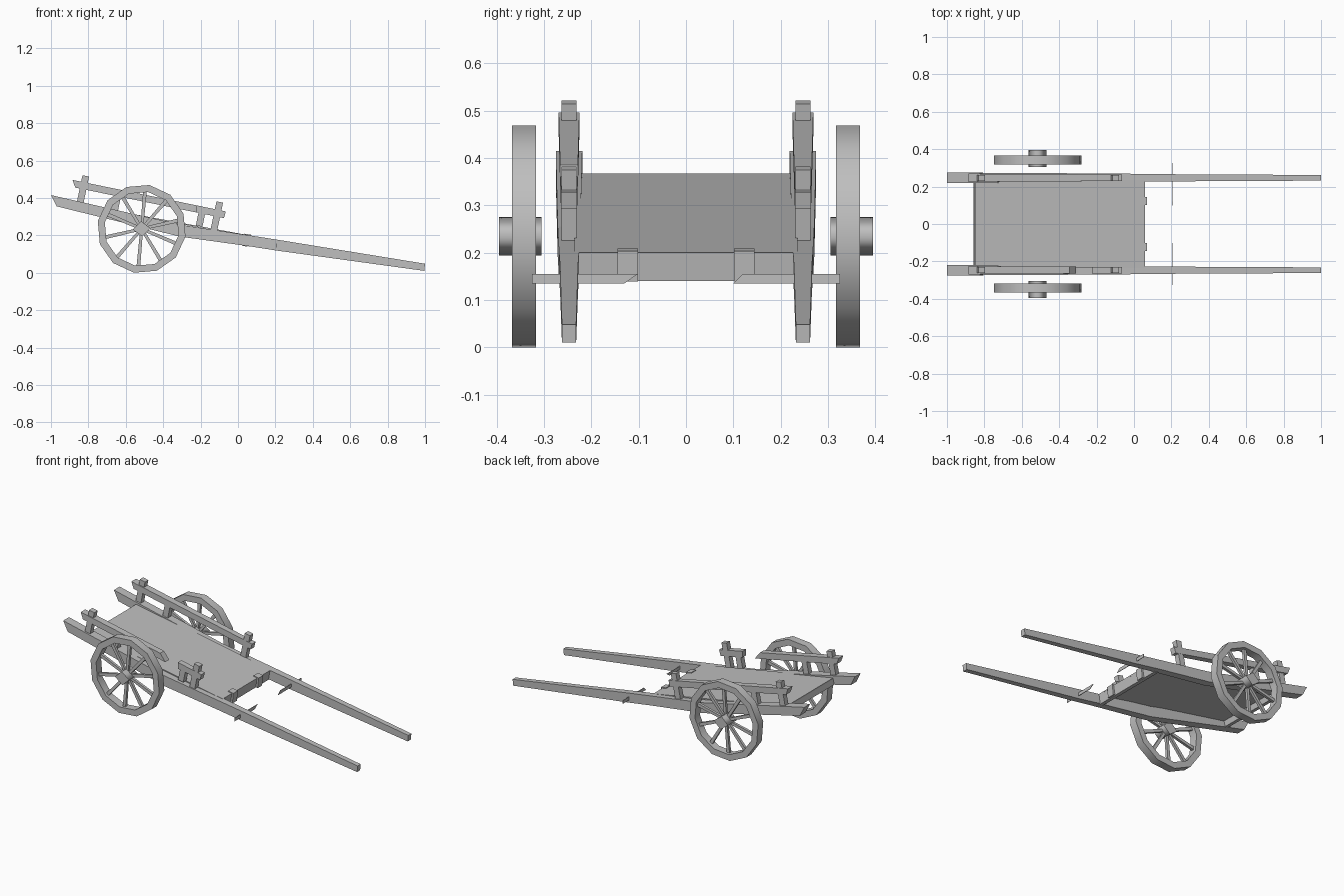
import bpy, bmesh, math
from mathutils import Vector

cube = bpy.data.objects.get("Cube")
if cube:
    bpy.data.objects.remove(cube)

wood = bpy.data.materials.new("grey_wood")
wood.use_nodes = True
COLOUR = (0.52, 0.52, 0.52, 1)
wood.diffuse_color = COLOUR
wood.node_tree.nodes["Principled BSDF"].inputs["Base Color"].default_value = COLOUR


def finish(name, bm):
    bmesh.ops.recalc_face_normals(bm, faces=bm.faces[:])
    mesh = bpy.data.meshes.new(name)
    bm.to_mesh(mesh)
    bm.free()
    mesh.materials.append(wood)
    obj = bpy.data.objects.new(name, mesh)
    bpy.context.collection.objects.link(obj)
    return obj


def loft(name, stations, yc):
    """Four-sided beam; each station is (top x, top z, bottom x, bottom z, half width)."""
    bm = bmesh.new()
    rings = [[bm.verts.new(p) for p in ((xt, yc - w, zt), (xt, yc + w, zt),
                                        (xb, yc + w, zb), (xb, yc - w, zb))]
             for xt, zt, xb, zb, w in stations]
    for a, b in zip(rings, rings[1:]):
        bridge(bm, a, b, False)
    bm.faces.new(rings[0])
    bm.faces.new(rings[-1])
    return finish(name, bm)


def bar(name, a, b, yc, ha, hb, wa, wb):
    """Straight tapered bar from a to b in the xz plane, with square ends."""
    a, b = Vector(a), Vector(b)
    d = (b - a).normalized()
    n = Vector((-d.y, d.x))
    ends = [(*(p + n * h), *(p - n * h), w) for p, h, w in ((a, ha, wa), (b, hb, wb))]
    return loft(name, ends, yc)


def ring_points(bm, rx, rz, sides, phase, y):
    """Loop of points around the axle."""
    return [bm.verts.new((AXLE.x + rx * math.cos(phase + math.tau * i / sides), y,
                          AXLE.y + rz * math.sin(phase + math.tau * i / sides)))
            for i in range(sides)]


def bridge(bm, a, b, smooth):
    for i in range(len(a)):
        j = (i + 1) % len(a)
        bm.faces.new((a[i], a[j], b[j], b[i])).smooth = smooth


# Wheels
AXLE = Vector((-0.515, 0.2345))


def wheel(side, s):
    yc = s * 0.342
    bm = bmesh.new()
    loops = [ring_points(bm, r, r, 12, math.radians(20), yc + dy)
             for r, dy in ((0.238, -0.025), (0.238, 0.025), (0.2, 0.025), (0.2, -0.025))]
    for i in range(4):
        bridge(bm, loops[i], loops[(i + 1) % 4], i % 2 == 0)
    finish(side + "_wheel_rim", bm)

    bm = bmesh.new()
    inner, outer = [ring_points(bm, 0.048, 0.041, 4, math.radians(4), s * y)
                    for y in (0.305, 0.395)]
    bridge(bm, inner, outer, True)
    bm.faces.new(inner)
    bm.faces.new(outer)
    finish(side + "_wheel_hub", bm)

    for k in range(10):
        t = math.radians(85 + 36 * k)
        ray = Vector((math.cos(t), math.sin(t)))
        bar(f"{side}_spoke_{k + 1}", AXLE + ray * 0.03, AXLE + ray * 0.205, yc,
            0.008, 0.01, 0.008, 0.008)


def rail_z(x):
    return 0.476 - 0.205 * (x + 0.88)


def post(name, x, up, down, yc):
    """Post square to the rail, crossing it at x."""
    z = rail_z(x)
    lean = 0.21
    bar(name, (x + up * lean, z + up), (x - down * lean, z - down), yc,
        0.018, 0.018, 0.016, 0.016)


def rail(name, top0, bottom0, top1, bottom1, yc):
    """Tapering rail; its ends may be cut at a slant."""
    loft(name, [(xt, rail_z(xt) + 0.019, xb, rail_z(xb) - 0.019, 0.022 - 0.006 * (xt + 0.88))
                for xt, xb in ((top0, bottom0), (top1, bottom1))], yc)


for side, s in (("front", -1), ("back", 1)):
    y = s * 0.247
    wheel(side, s)
    # Long side beams that run on as the pulling shafts
    loft(side + "_shaft", [(-1, 0.415, -0.97, 0.355, 0.028),
                           (-0.3, 0.255, -0.31, 0.193, 0.024),
                           (0.06, 0.2, 0.05, 0.143, 0.021),
                           (0.22, 0.175, 0.21, 0.118, 0.019),
                           (1, 0.048, 0.996, 0.01, 0.015)], y)
    post(side + "_rear_post", -0.825, 0.053, 0.1, y)
    post(side + "_middle_post", -0.64, 0, 0.1, y)
    post(side + "_front_post", -0.11, 0.06, 0.1, y)
    # Blocks on the front edge of the bed
    loft(side + "_bed_block", [(0.035, 0.209, 0.03, 0.15, 0.022),
                               (0.07, 0.203, 0.063, 0.139, 0.022)], s * 0.123)

# Side rails: whole at the back, broken at the front
rail("back_rail", -0.885, -0.87, -0.065, -0.075, 0.247)
rail("front_rail_short", -0.225, -0.225, -0.065, -0.075, -0.247)
post("front_short_post", -0.19, 0, 0.085, -0.247)
rail("front_rail_broken", -0.885, -0.87, -0.345, -0.31, -0.247)

# Sloping bed: thin floor with a crosspiece under each end
loft("bed_floor", [(-0.85, 0.367, -0.851, 0.36, 0.235), (0.06, 0.2, 0.059, 0.193, 0.235)], 0)
loft("bed_front_crosspiece", [(0.035, 0.198, 0.025, 0.143, 0.235),
                              (0.059, 0.194, 0.05, 0.14, 0.235)], 0)
loft("bed_rear_crosspiece", [(-0.85, 0.362, -0.858, 0.328, 0.235),
                             (-0.825, 0.358, -0.833, 0.323, 0.235)], 0)

# Thin pointed pegs through the shafts
for name, outline in (("front_peg", ((-0.325, 0.155), (-0.102, 0.155), (-0.13, 0.135), (-0.325, 0.135))),
                      ("back_peg", ((0.325, 0.155), (0.12, 0.155), (0.1, 0.135), (0.325, 0.135)))):
    bm = bmesh.new()
    near, far = [[bm.verts.new((x, y, z)) for y, z in outline] for x in (0.202, 0.205)]
    bridge(bm, near, far, False)
    bm.faces.new(near)
    bm.faces.new(far)
    finish(name, bm)
